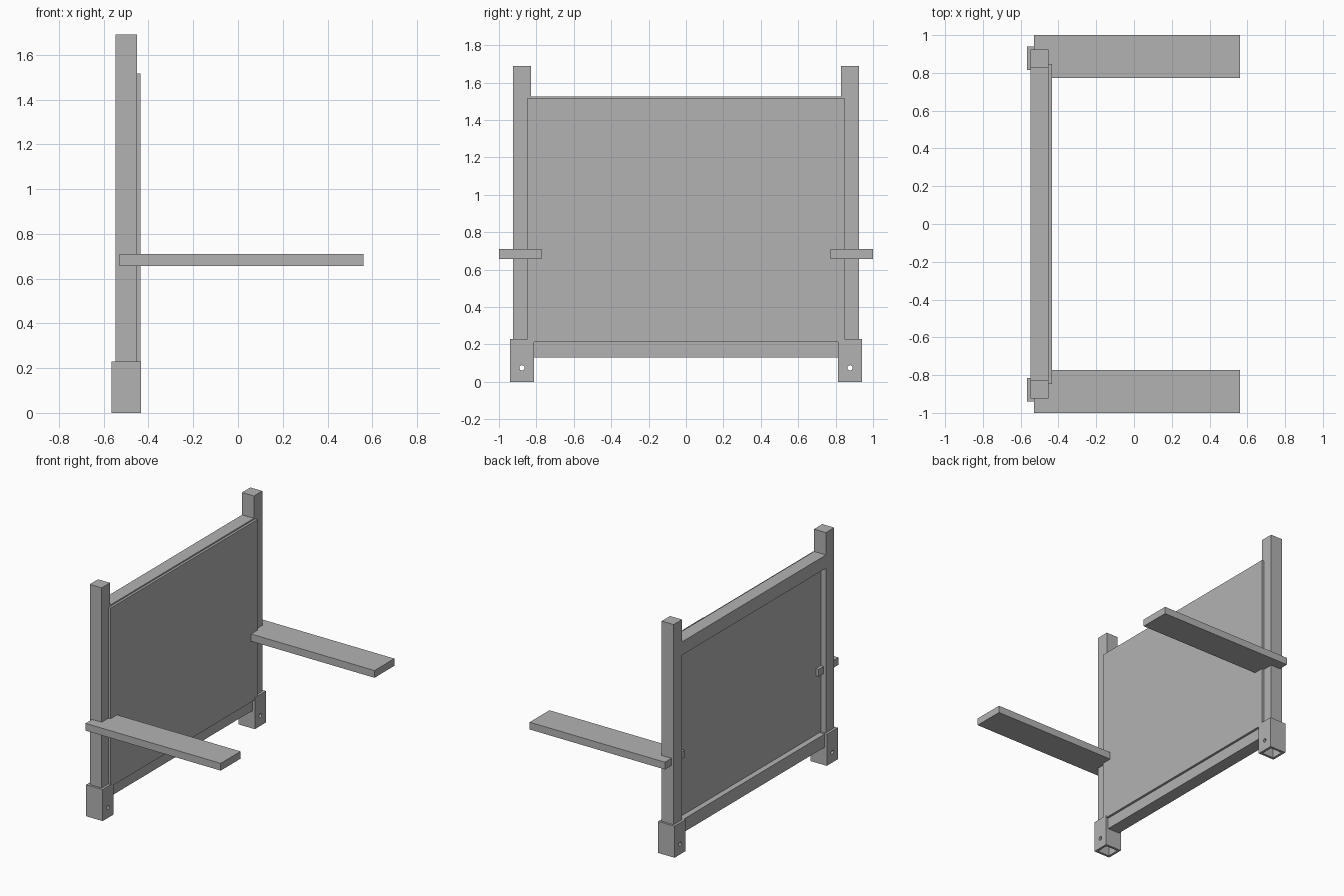
import bpy
import math
from mathutils import Vector

if "Cube" in bpy.data.objects:
    bpy.data.objects.remove(bpy.data.objects["Cube"], do_unlink=True)

# single grey finish
grey = bpy.data.materials.new("plain_grey")
grey.use_nodes = True
grey.diffuse_color = (0.45, 0.45, 0.45, 1)
grey.node_tree.nodes["Principled BSDF"].inputs["Base Color"].default_value = grey.diffuse_color


def box(name, low, high):
    """Axis-aligned box between two corners."""
    low, high = Vector(low), Vector(high)
    bpy.ops.mesh.primitive_cube_add(size=1, location=(low + high) / 2)
    ob = bpy.context.object
    ob.name = name
    ob.scale = high - low
    bpy.ops.object.transform_apply(location=False, rotation=False, scale=True)
    ob.data.materials.append(grey)
    return ob


def cut(target, cutter):
    """Subtract the cutter from the target, then discard it."""
    mod = target.modifiers.new("cut", "BOOLEAN")
    mod.operation, mod.solver, mod.object = "DIFFERENCE", "EXACT", cutter
    bpy.context.view_layer.objects.active = target
    bpy.ops.object.modifier_apply(modifier=mod.name)
    bpy.data.objects.remove(cutter, do_unlink=True)


X = -0.5       # centre plane of the frame
Y = 0.877      # post distance from the middle
H = 0.048      # half thickness of the posts
BACK, FRONT = X - H, X + H

for side, s in (("left", 1), ("right", -1)):
    y = s * Y
    # upright post
    box(side + "_post", (BACK, y - H, 0.2), (FRONT, y + H, 1.69))

    # hollow foot socket with a bolt hole running front to back
    foot = box(side + "_foot_socket", (X - 0.066, y - 0.063, 0), (X + 0.066, y + 0.063, 0.23))
    cut(foot, box("cavity", (BACK, y - H + 0.003, -0.05), (FRONT, y + H - 0.003, 0.13)))
    bpy.ops.mesh.primitive_cylinder_add(vertices=20, radius=0.014, depth=0.4,
                                        location=(X, y, 0.075),
                                        rotation=(0, math.pi / 2, 0))
    cut(foot, bpy.context.object)

    # flat arm around the post
    inner, outer = sorted((s * 0.772, s * 1.0))
    box(side + "_arm", (-0.53, inner, 0.657), (0.561, outer, 0.71))

# rails between the posts
box("top_rail", (BACK, -0.83, 1.43), (FRONT, 0.83, 1.527))
box("bottom_rail", (BACK, -0.83, 0.131), (FRONT, 0.83, 0.227))

# panel set into the frame and standing slightly proud of it
box("panel", (-0.507, -0.847, 0.213), (-0.435, 0.847, 1.517))
